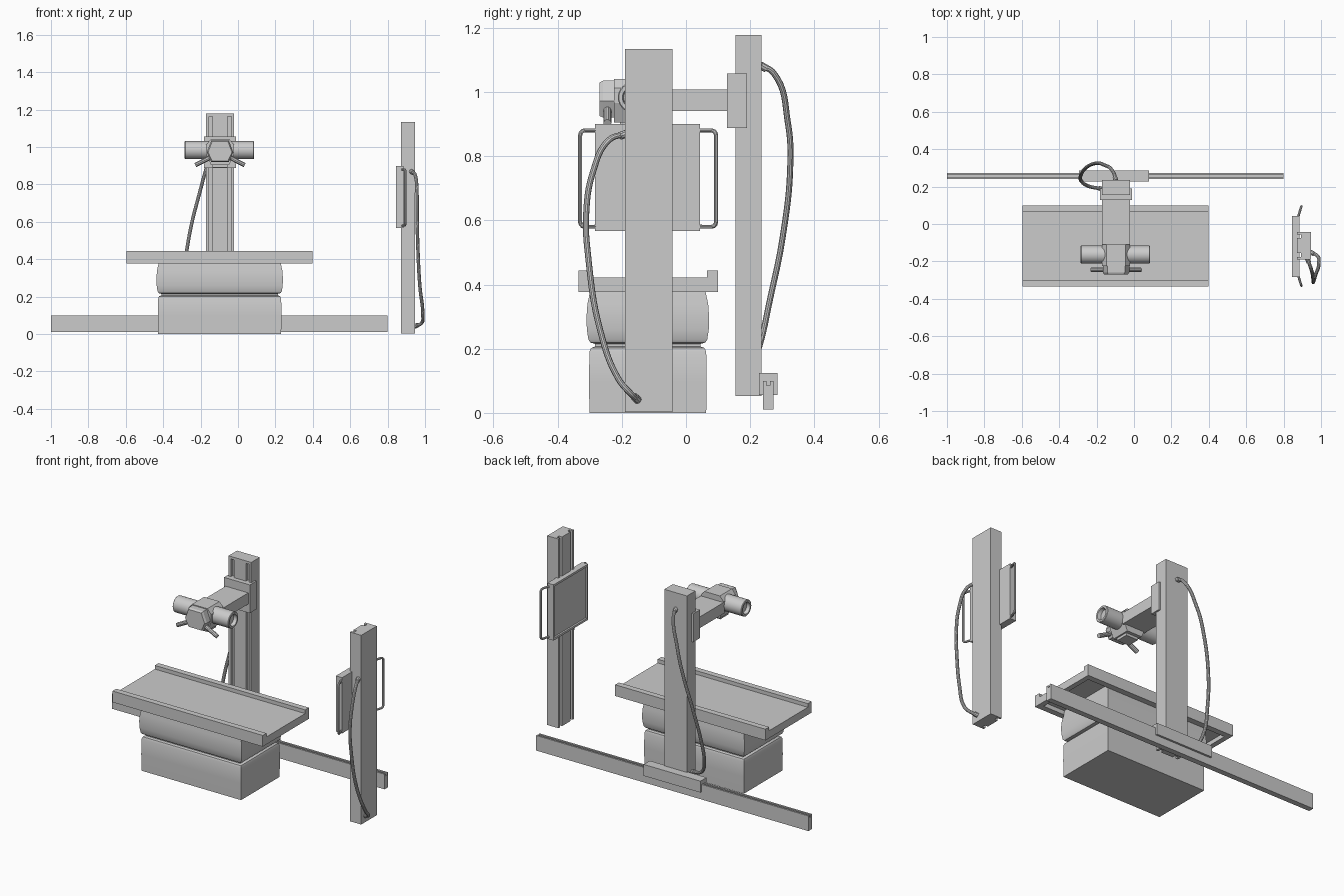
import bpy, bmesh, math
from mathutils import Vector

if "Cube" in bpy.data.objects:
    bpy.data.objects.remove(bpy.data.objects["Cube"])


def finish(name, bm, smooth=False):
    bmesh.ops.recalc_face_normals(bm, faces=bm.faces)
    me = bpy.data.meshes.new(name)
    bm.to_mesh(me)
    bm.free()
    ob = bpy.data.objects.new(name, me)
    bpy.context.collection.objects.link(ob)
    if smooth:
        shade(ob)
    return ob


def shade(ob):
    bpy.ops.object.select_all(action='DESELECT')
    bpy.context.view_layer.objects.active = ob
    ob.select_set(True)
    bpy.ops.object.shade_smooth_by_angle(angle=math.radians(35))


def loft(name, rings, smooth=False):
    bm = bmesh.new()
    vs = [[bm.verts.new(p) for p in r] for r in rings]
    n = len(vs[0])
    for a, b in zip(vs, vs[1:]):
        for i in range(n):
            bm.faces.new((a[i], a[(i + 1) % n], b[(i + 1) % n], b[i]))
    bm.faces.new(vs[0])
    bm.faces.new(vs[-1])
    return finish(name, bm, smooth)


def prism(name, pts, axis, a, b):
    """Extrude a 2D profile along an axis (remaining axes in xyz order)."""
    def put(p, t):
        q = list(p)
        q.insert('xyz'.index(axis), t)
        return q
    return loft(name, [[put(p, a) for p in pts], [put(p, b) for p in pts]])


def box(name, x0, x1, y0, y1, z0, z1):
    return prism(name, [(x0, y0), (x1, y0), (x1, y1), (x0, y1)], 'z', z0, z1)


def tube(name, pts, r, kind='POLY'):
    cu = bpy.data.curves.new(name, 'CURVE')
    cu.dimensions = '3D'
    cu.bevel_depth, cu.bevel_resolution, cu.resolution_u = r, 3, 8
    cu.use_fill_caps = True
    sp = cu.splines.new(kind)
    if kind == 'BEZIER':
        sp.bezier_points.add(len(pts) - 1)
        for bp, p in zip(sp.bezier_points, pts):
            bp.co = p
            bp.handle_left_type = bp.handle_right_type = 'AUTO'
    else:
        sp.points.add(len(pts) - 1)
        for sv, p in zip(sp.points, pts):
            sv.co = (*p, 1)
    ob = bpy.data.objects.new(name, cu)
    bpy.context.collection.objects.link(ob)
    bpy.ops.object.select_all(action='DESELECT')
    bpy.context.view_layer.objects.active = ob
    ob.select_set(True)
    bpy.ops.object.convert(target='MESH')
    shade(bpy.context.object)


def cable(name, pts):
    tube(name, pts, 0.0095, 'BEZIER')
    for i, j, end in ((0, 1, 'upper'), (-1, -2, 'lower')):
        a, b = Vector(pts[i]), Vector(pts[j])
        tube(f'{name}_{end}_fitting', [a, a + (b - a).normalized() * 0.022], 0.0125)


def grooved(depth, hw, groove=0.02, off=0.05):
    """Rectangle profile with two grooves on its v=0 side, as (u, v)."""
    g = groove / 2
    pts = [(-hw, 0)]
    for c in (-off, off):
        pts += [(c - g, 0), (c - g, 0.02), (c + g, 0.02), (c + g, 0)]
    return pts + [(hw, 0), (hw, depth), (-hw, depth)]


# Table base: two soft covers with a seam between them
CX, CY = -0.098, -0.119
base = [(0, 0), (.10, .001), (.19, 0), (.202, -.005), (.207, -.018), (.215, -.018),
        (.219, -.003), (.228, .003), (.26, .008), (.30, .009), (.34, .006), (.377, -.002), (.405, -.004)]
loft('table_base', [[(CX + sx * (.329 + o), CY + sy * (.182 + o), z)
                     for sx, sy in ((-1, -1), (1, -1), (1, 1), (-1, 1))] for z, o in base], True)

# Table top with raised long lips and a hollow underside
box('table_top', -.595, .398, -.302, .067, .402, .422)
for tag, y0, y1 in (('front', -.335, -.30), ('back', .065, .10)):
    box(f'table_lip_{tag}', -.595, .398, y0, y1, .377, .444)
for tag, x0, x1 in (('left', -.595, -.565), ('right', .368, .398)):
    box(f'table_end_{tag}', x0, x1, -.302, .067, .377, .404)

# Floor rail with a groove in its top, and its carriage
prism('floor_rail', [(.24, .01), (.273, .01), (.273, .10), (.262, .10), (.262, .085),
                     (.251, .085), (.251, .10), (.24, .10)], 'x', -1, .80)
box('rail_carriage', -.295, .08, .227, .285, .056, .124)

# Tube column with slots that stop below the cap
prism('tube_column', [(-.096 + u, .155 + v) for u, v in grooved(.08, .075)], 'z', .053, 1.163)
box('tube_column_cap', -.171, -.021, .155, .235, 1.163, 1.178)
box('arm_bracket', -.181, -.011, .127, .19, .888, 1.057)
box('tube_arm', -.171, -.021, -.12, .13, .94, 1.007)

# Tube head: housing, faceted front panel, beam outlet
prism('head_housing', [(-.171, .965), (-.145, .905), (-.047, .905), (-.021, .965),
                       (-.021, 1.012), (-.045, 1.04), (-.147, 1.04), (-.171, 1.012)], 'y', -.224, -.11)
panel = [(-.071, .972), (-.047, .92), (.047, .92), (.071, .972), (.047, 1.035), (-.047, 1.035)]
loft('head_front_panel', [[(-.096 + u * k, y, .975 + (z - .975) * k) for u, z in panel]
                          for y, k in ((-.222, 1), (-.258, 1), (-.27, .9))])
box('beam_outlet', -.136, -.056, -.205, -.13, .89, .91)

# Horizontal tube with recessed ends
tube_rings = [(-.265, .03), (-.285, .034), (-.285, .045), (-.282, .048),
              (.082, .048), (.085, .045), (.085, .034), (.065, .03)]
loft('xray_tube', [[(x, -.164 + r * math.cos(math.tau * i / 32), .983 + r * math.sin(math.tau * i / 32))
                    for i in range(32)] for x, r in tube_rings], True)

# Head handles
for tag, s in (('left', -1), ('right', 1)):
    tube(f'head_handle_{tag}', [(-.096 + s * .045, -.245, .948), (-.096 + s * .132, -.245, .903)], .0125)

# Wall stand column, slots facing the table
prism('wall_column', [(.872 + v, -.116 + u) for u, v in grooved(.075, .0735)], 'z', .003, 1.133)

# Detector with a recessed face, plus the carrier behind it
bm = bmesh.new()
bmesh.ops.create_cube(bm, size=1)
for v in bm.verts:
    v.co = (.8655 + v.co.x * .041, -.12 + v.co.y * .326, .733 + v.co.z * .333)
face = min(bm.faces, key=lambda f: f.calc_center_median().x)
bmesh.ops.inset_region(bm, faces=[face], thickness=.018)
bmesh.ops.inset_region(bm, faces=[face], thickness=.003, depth=-.008)
finish('detector', bm)

# Detector side handles, bent slightly back
for tag, s in (('front', -1), ('back', 1)):
    prof = [(.15, .88), (.198, .88), (.205, .878), (.21, .872), (.212, .864)]
    prof += [(d, 2 * .73 - z) for d, z in reversed(prof)]
    tube(f'detector_handle_{tag}', [(.876 + max(0, d - .155) * .33, -.118 + s * d, z) for d, z in prof], .0065)

# Cables
cable('tube_column_cable', [(-.097, .232, 1.083), (-.108, .272, 1.06), (-.165, .318, .90), (-.2, .325, .775),
                            (-.258, .30, .54), (-.283, .262, .355), (-.283, .232, .22),
                            (-.245, .203, .135), (-.168, .187, .11)])
cable('wall_column_cable', [(.927, -.186, .87), (.947, -.24, .85), (.957, -.29, .75), (.958, -.311, .62),
                            (.961, -.304, .48), (.972, -.268, .26), (.988, -.21, .105),
                            (.982, -.172, .06), (.944, -.15, .04)])
